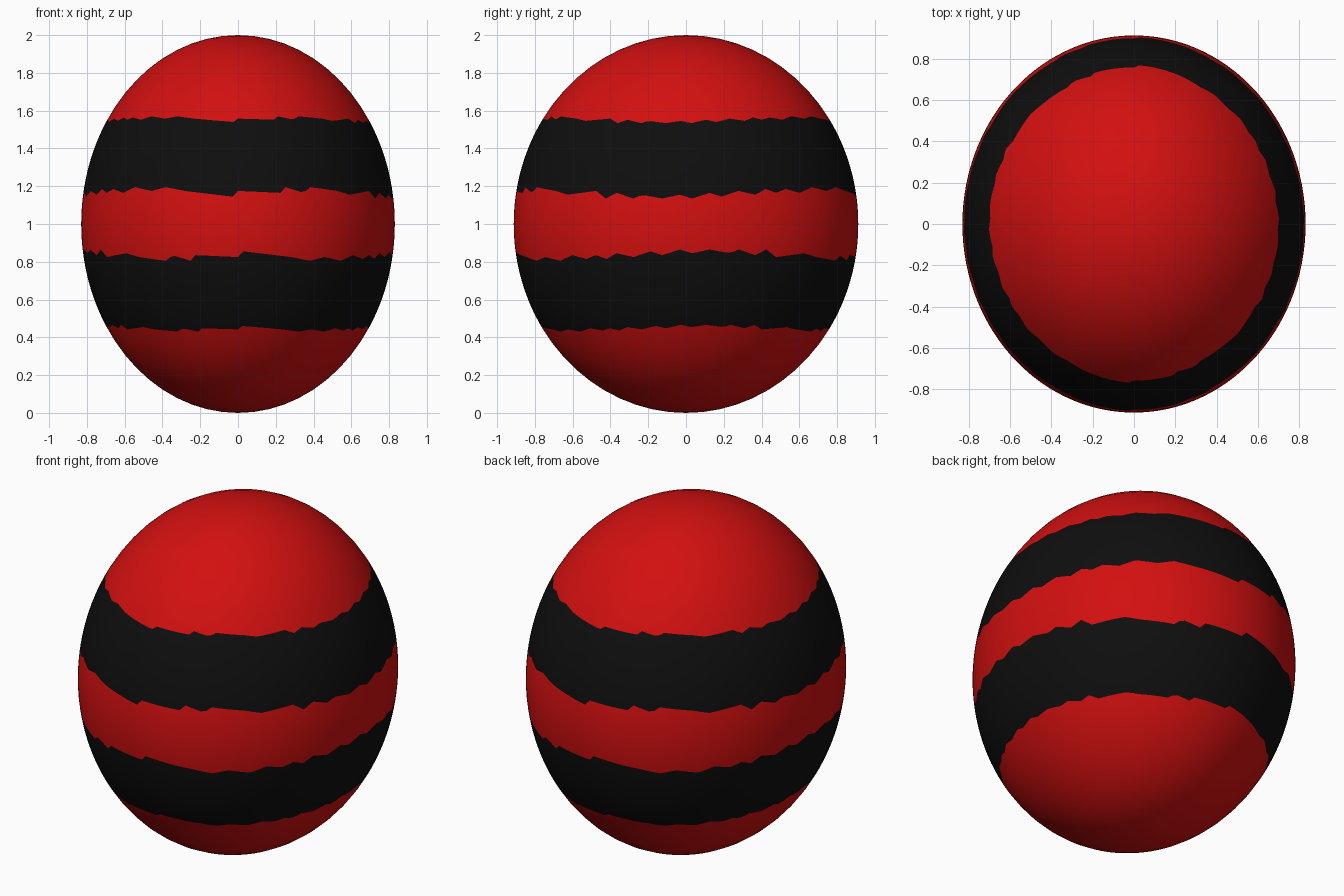
import bpy
import bmesh
from math import sin, cos, asin, pi, radians

cube = bpy.data.objects.get("Cube")
if cube:
    bpy.data.objects.remove(cube)

RADIUS_X, RADIUS_Y = 0.83, 0.912
COLUMNS = 180
STEPS = 10  # rings inside each colour zone

# Ragged stripe edge over half a turn: (degrees from the front, hundredths of height)
JAGS = [(0, 1), (16, 0), (18, 3), (25, 0), (28, 3), (40, 1), (46, -1), (58, 1),
        (62, -3), (66, 0), (72, -3), (75, -1), (82, -3), (88, -1), (92, -3),
        (98, 0), (102, -2), (108, 1), (114, -1), (118, 2), (122, 0), (126, 2),
        (132, 0), (138, 3), (146, 1), (152, 3), (160, 1), (178, -2), (180, 1)]


def jag(degrees):
    d = degrees % 180
    for (a, u), (b, v) in zip(JAGS, JAGS[1:]):
        if a <= d <= b:
            return (u + (v - u) * (d - a) / (b - a)) / 100


def edge_latitudes(degrees):
    """Latitudes of the poles and the four stripe edges along one meridian."""
    def upper(d):
        return asin(0.165 + jag(d)), asin(0.552 + 0.6 * jag(d))
    low, high = upper(degrees)
    mirror_low, mirror_high = upper(-degrees)
    return [-pi / 2, -mirror_high, -mirror_low, low, high, pi / 2]


def material(name, color):
    mat = bpy.data.materials.new(name)
    mat.use_nodes = True
    mat.diffuse_color = color
    mat.node_tree.nodes["Principled BSDF"].inputs["Base Color"].default_value = color
    return mat


# Egg body: meridians sampled so that rings follow the ragged stripe edges
bm = bmesh.new()
bottom = bm.verts.new((0, 0, 0))
top = bm.verts.new((0, 0, 2))
columns = []
for c in range(COLUMNS):
    degrees = 360 * c / COLUMNS
    angle = radians(degrees)
    edges = edge_latitudes(degrees)
    column = [bottom]
    for zone in range(5):
        for s in range(STEPS):
            if zone == s == 0:
                continue
            lat = edges[zone] + (edges[zone + 1] - edges[zone]) * s / STEPS
            column.append(bm.verts.new((RADIUS_X * cos(lat) * sin(angle),
                                        -RADIUS_Y * cos(lat) * cos(angle),
                                        1 + sin(lat))))
    columns.append(column + [top])

# Skin between neighbouring meridians, every second zone black
for c, left in enumerate(columns):
    right = columns[(c + 1) % COLUMNS]
    for r in range(5 * STEPS):
        corners = dict.fromkeys((left[r], right[r], right[r + 1], left[r + 1]))
        face = bm.faces.new(list(corners))
        face.smooth = True
        face.material_index = (r // STEPS) % 2

mesh = bpy.data.meshes.new("striped_egg")
bm.to_mesh(mesh)
bm.free()
mesh.materials.append(material("red", (0.65, 0.005, 0.005, 1)))
mesh.materials.append(material("black", (0.0045, 0.0045, 0.0045, 1)))
egg = bpy.data.objects.new("striped_egg", mesh)
bpy.context.collection.objects.link(egg)
